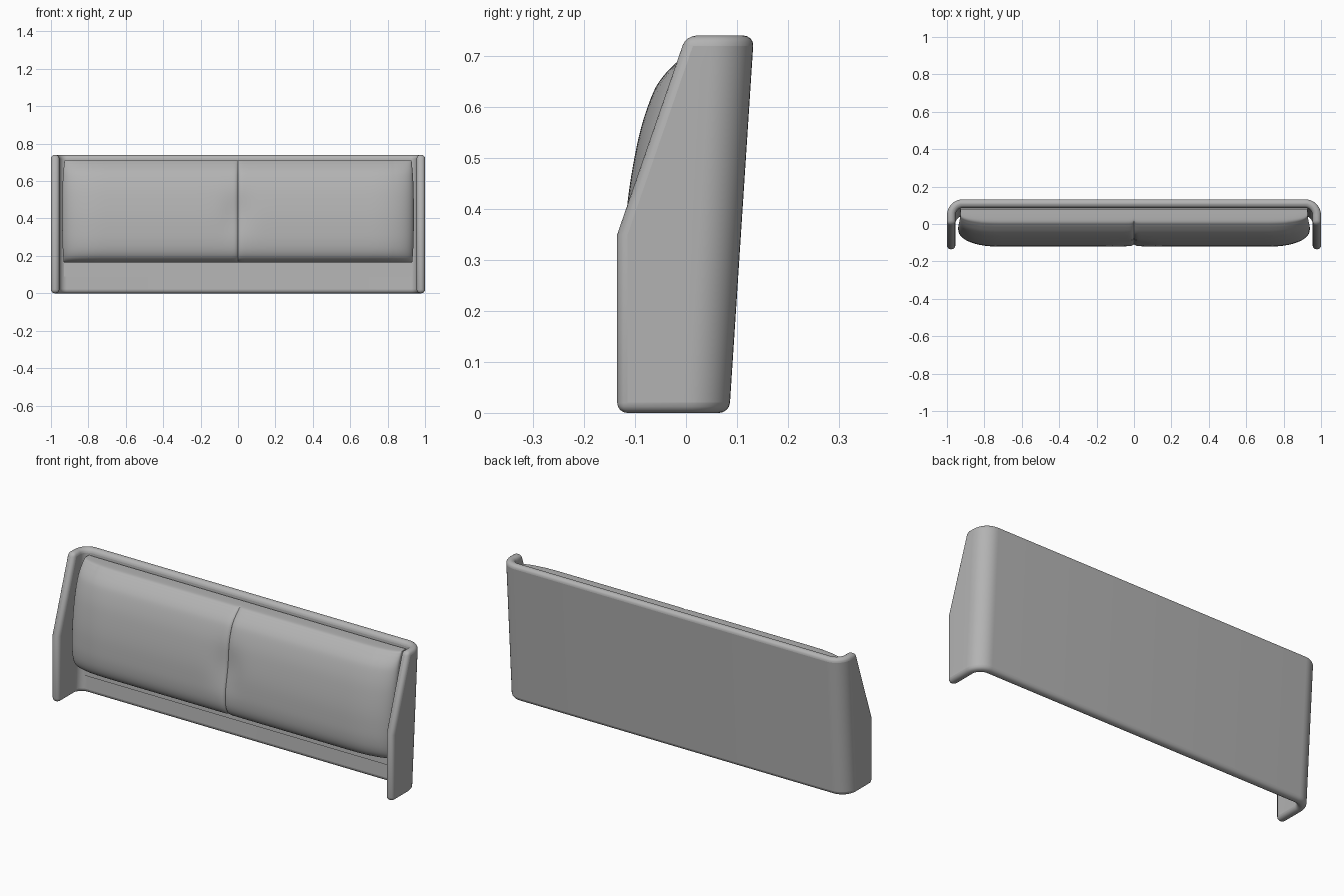
import bpy, bmesh, math

if "Cube" in bpy.data.objects:
    bpy.data.objects.remove(bpy.data.objects["Cube"])

LEAN = 0.065      # backward tilt of the back, y per z
T = 0.045         # shell thickness

GREY = bpy.data.materials.new("dark_grey_fabric")
GREY.diffuse_color = (0.45, 0.45, 0.45, 1)
GREY.use_nodes = True
GREY.node_tree.nodes["Principled BSDF"].inputs["Base Color"].default_value = GREY.diffuse_color


def make_object(name, bm, angle=35):
    bmesh.ops.remove_doubles(bm, verts=bm.verts, dist=1e-5)
    bmesh.ops.recalc_face_normals(bm, faces=bm.faces)
    me = bpy.data.meshes.new(name)
    bm.to_mesh(me)
    bm.free()
    me.materials.append(GREY)
    ob = bpy.data.objects.new(name, me)
    bpy.context.collection.objects.link(ob)
    bpy.ops.object.select_all(action='DESELECT')
    ob.select_set(True)
    bpy.context.view_layer.objects.active = ob
    bpy.ops.object.shade_smooth_by_angle(angle=math.radians(angle))
    return ob


def skin(bm, rows):
    for a, b in zip(rows, rows[1:]):
        for i in range(len(a) - 1):
            bm.faces.new((a[i], a[i + 1], b[i + 1], b[i]))


def u_path(front_y, back_y, off):
    # U-shaped plan outline, offset inwards by off
    r = 0.085
    right = [(1 - off, front_y)]
    for i in range(11):
        t = math.pi / 2 * i / 10
        right.append((1 - r + (r - off) * math.cos(t), back_y - r + (r - off) * math.sin(t)))
    return right + [(-x, y) for x, y in reversed(right)]


# Shell: wrap-around back with two cut-away side wings
bm = bmesh.new()
levels = [(0.0, -0.135), (0.35, -0.135), (0.74, 0.0)]
loops = []
for z, fy in levels:
    by = 0.085 + LEAN * z
    outer = u_path(fy, by, 0)
    inner = u_path(fy, by, T)
    loops.append([bm.verts.new((x, y, z)) for x, y in outer + inner[::-1]])
for a, b in zip(loops, loops[1:]):
    for i in range(len(a)):
        j = (i + 1) % len(a)
        bm.faces.new((a[i], a[j], b[j], b[i]))
n = len(loops[0])
for lp in (loops[0], loops[-1]):
    for i in range(n // 2 - 1):
        bm.faces.new((lp[i], lp[i + 1], lp[n - 2 - i], lp[n - 1 - i]))
shell = make_object("back_shell", bm)
bev = shell.modifiers.new("rounded_rim", 'BEVEL')
bev.width = 0.02
bev.segments = 4
bev.limit_method = 'ANGLE'
bev.angle_limit = math.radians(40)
bev.use_clamp_overlap = False

# Thin panel behind the cushions
bm = bmesh.new()
bmesh.ops.create_cube(bm, size=1)
for v in bm.verts:
    z = 0.395 + v.co.z * 0.61
    v.co = (v.co.x * 1.86, 0.038 + v.co.y * 0.01 + LEAN * z, z)
make_object("back_panel", bm)

# Cushion side profile (y, z), from top back round the front to bottom back
PROFILE = [(0.078, 0.711), (0.03, 0.711), (0.008, 0.708), (-0.006, 0.698), (-0.02, 0.686),
           (-0.045, 0.66), (-0.065, 0.627), (-0.088, 0.56), (-0.104, 0.485), (-0.115, 0.41),
           (-0.12, 0.34), (-0.121, 0.28), (-0.115, 0.23), (-0.10, 0.195), (-0.075, 0.175),
           (-0.04, 0.166), (0.045, 0.164)]


def back_y(z):
    return 0.035 + LEAN * z


def smooth_profile(steps=4):
    # Catmull-Rom through the profile points
    p = [PROFILE[0]] + PROFILE + [PROFILE[-1]]
    out = []
    for k in range(1, len(p) - 2):
        for s in range(steps):
            t = s / steps
            out.append(tuple(0.5 * (2 * b + (c - a) * t + (2 * a - 5 * b + 4 * c - d) * t * t
                                    + (3 * b - a - 3 * c + d) * t ** 3)
                             for a, b, c, d in zip(*p[k - 1:k + 3])))
    return out + [PROFILE[-1]]


def cushion(name, side):
    bm = bmesh.new()
    prof = smooth_profile()
    rows = []
    for i in range(65):
        x = 0.47 * (1 - math.cos(math.pi * i / 64))   # denser at both ends
        e = min(1, max(0.0, (x - 0.70) / 0.24))
        swell = (1 - e ** 2.4) ** 0.5                 # rounded outer end
        row = []
        for y, z in prof:
            b = back_y(z)
            yy = b + (y - b) * (0.5 + 0.5 * swell)
            # slim outer edge in front view, centre tuft and seam groove
            xx = x * (1 - 0.012 * (abs(z - 0.42) / 0.28) ** 3)if e > 0.5 else x
            front = min(1, max(0, (b - y) / 0.1))
            tuft = 0.016 * math.exp(-(x / 0.08) ** 2 - ((z - 0.43) / 0.11) ** 2)
            groove = 0.012 * math.exp(-x / 0.008)
            yy += front * (tuft + groove)
            row.append(bm.verts.new((side * xx, yy, z)))
        rows.append(row)
    skin(bm, rows)
    # close the ends and the back
    for row in (rows[0], rows[-1]):
        bm.faces.new(row)
    bm.faces.new([r[0] for r in rows] + [r[-1] for r in reversed(rows)])
    return make_object(name, bm, 40)


cushion("right_cushion", 1)
cushion("left_cushion", -1)
